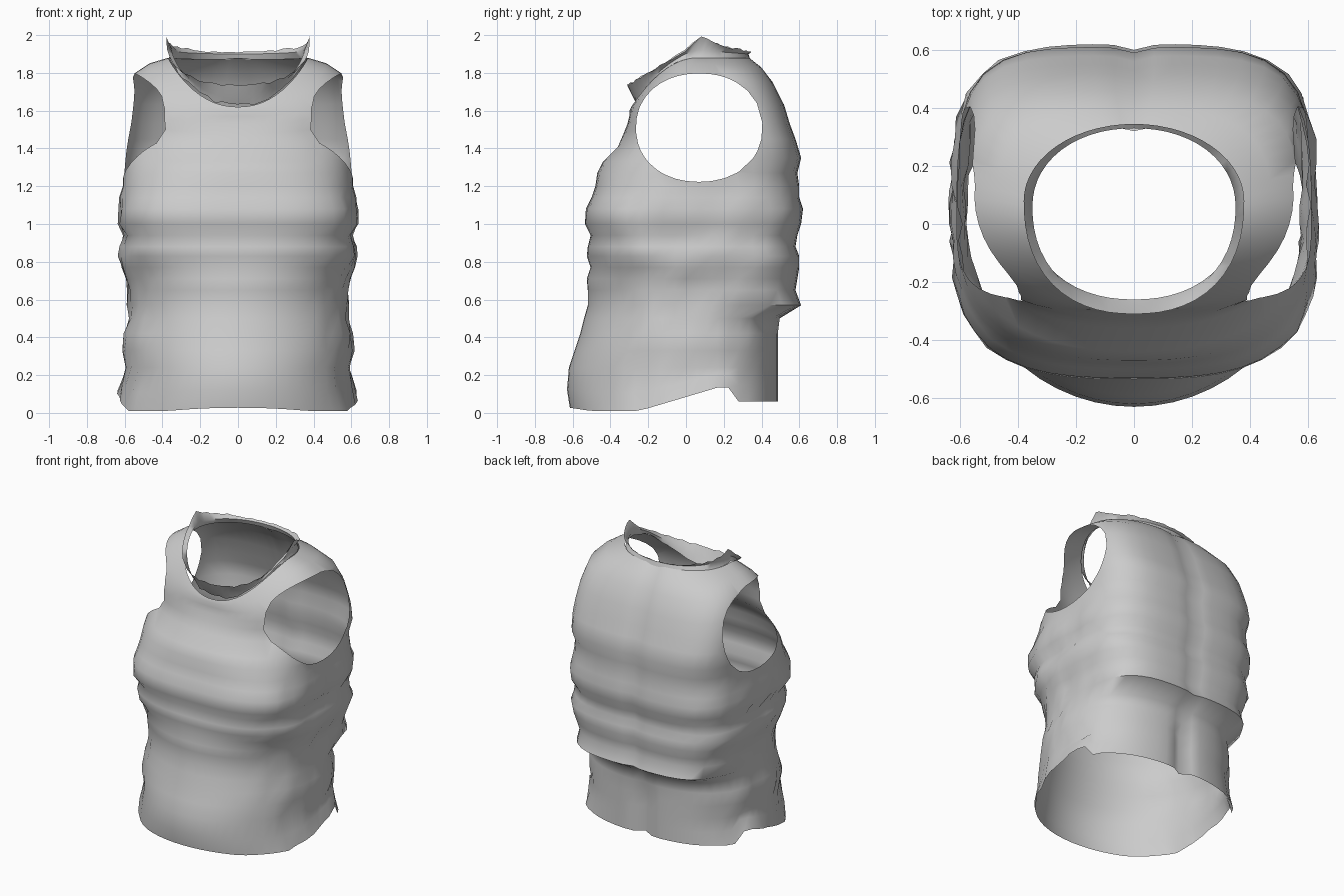
import bpy, bmesh, math, random

random.seed(4)
SEGMENTS = 56

if "Cube" in bpy.data.objects:
    bpy.data.objects.remove(bpy.data.objects["Cube"], do_unlink=True)

cloth = bpy.data.materials.new("grey cloth")
cloth.use_nodes = True
cloth.diffuse_color = (0.6, 0.6, 0.6, 1)
cloth.node_tree.nodes["Principled BSDF"].inputs["Base Color"].default_value = cloth.diffuse_color


def ring_points(front, side, back, front_power, back_power, sag=1):
    """One closed ring through a front (y, z), side (x, y, z) and back (y, z) point."""
    width, side_y, side_z = side
    points = []
    for i in range(SEGMENTS):
        angle = 2 * math.pi * i / SEGMENTS
        c, s = math.cos(angle), math.sin(angle)
        end, power, bend = (back, back_power, 1) if s > 0 else (front, front_power, sag)
        size = (abs(c) ** power + abs(s) ** power) ** (1 / power)
        c, s = c / size, abs(s) / size
        y = side_y + (end[0] - side_y) * s
        points.append([width * c, y, side_z + (end[1] - side_z) * s ** bend])
    return points


def loft(bm, rings):
    rows = [[bm.verts.new(p) for p in ring] for ring in rings]
    for low, high in zip(rows, rows[1:]):
        for i in range(SEGMENTS):
            j = (i + 1) % SEGMENTS
            bm.faces.new((low[i], low[j], high[j], high[i]))


def finish(bm, name):
    bmesh.ops.recalc_face_normals(bm, faces=bm.faces)
    mesh = bpy.data.meshes.new(name)
    bm.to_mesh(mesh)
    bm.free()
    mesh.materials.append(cloth)
    obj = bpy.data.objects.new(name, mesh)
    bpy.context.collection.objects.link(obj)
    bpy.ops.object.select_all(action="DESELECT")
    obj.select_set(True)
    bpy.context.view_layer.objects.active = obj
    bpy.ops.object.shade_smooth_by_angle(angle=math.radians(65))


def hem_height(y):
    """The hem is low in front, climbs along the sides and drops again at the back."""
    if y > .24:
        return .06
    climb = min(1, max(0, (y + .25) / .42))
    return .01 + .125 * climb + max(0, -.5 - y) * .15


# Body folds: height, half width, front depth, back depth
body = [
    (0, .635, -.615, .49), (.1, .61, -.63, .49), (.24, .59, -.62, .49),
    (.33, .61, -.59, .49), (.42, .60, -.56, .49), (.5, .58, -.54, .5),
    (.57, .58, -.52, .61), (.65, .58, -.52, .58), (.71, .59, -.525, .59),
    (.77, .61, -.505, .6), (.83, .63, -.525, .6), (.88, .62, -.52, .58),
    (.94, .6, -.505, .59), (1, .63, -.535, .61), (1.08, .63, -.53, .62),
    (1.14, .62, -.5, .6), (1.2, .61, -.48, .6), (1.27, .61, -.47, .59),
]
# Chest and shoulders: front point, side point, back point, front squareness
shoulders = [
    ((-.44, 1.33), (.61, .02, 1.34), (.61, 1.35), 2.3),
    ((-.36, 1.41), (.61, .06, 1.45), (.58, 1.45), 2.2),
    ((-.33, 1.48), (.605, .08, 1.55), (.55, 1.53), 2.4),
    ((-.31, 1.53), (.595, .08, 1.66), (.52, 1.63), 2.8),
    ((-.3, 1.57), (.56, .09, 1.79), (.46, 1.75), 2.8),
    ((-.3, 1.6), (.47, .08, 1.85), (.4, 1.83), 2.5),
    ((-.29, 1.62), (.37, .06, 1.88), (.34, 1.88), 2.2),
]

# The chest is broad and flat in front, the waist and the back flap are rounder
rings = []
for z, width, front, back in body:
    chest = 2 + 1.1 * math.exp(-((z - 1.05) / .25) ** 2)
    rings.append(ring_points((front, z), (width, 0, z), (back, z), chest, 3.8 if z > .55 else 2.6))
for k, (front, side, back, chest) in enumerate(shoulders):
    blend = (k / (len(shoulders) - 1)) ** 2
    rings.append(ring_points(front, side, back, chest, 4.2 - 2 * blend, 2))

# Uneven hem
for ring, share in zip(rings, (1, .8)):
    for p in ring:
        p[2] += share * hem_height(p[1])

# Spine groove, deeper along the slit at the hem, and slack folds at the sides
for ring in rings:
    for p in ring:
        if p[1] > .3:
            depth = .05 if p[2] < .35 else .02
            p[1] -= depth * math.exp(-(p[0] / .05) ** 2)
        if abs(p[0]) > .45 and p[2] < 1.2:
            p[0] += random.uniform(-.01, .01)

torso = bmesh.new()
loft(torso, rings)


# Armholes cut along a rounded oval seen from the side
def oval(co):
    if abs(co.x) < .3:
        return 1
    return abs((co.y - .07) / .335) ** 2.15 + abs((co.z - 1.51) / .287) ** 2.15 - 1


rim = []
for edge in list(torso.edges):
    a, b = edge.verts
    fa, fb = oval(a.co), oval(b.co)
    if fa * fb < 0:
        low, high = 0, 1
        for step in range(20):
            mid = (low + high) / 2
            if oval(a.co.lerp(b.co, mid)) * fa > 0:
                low = mid
            else:
                high = mid
        spot = a.co.lerp(b.co, low)
        new_vert = bmesh.utils.edge_split(edge, a, .5)[1]
        new_vert.co = spot
        rim.append(new_vert)
bmesh.ops.connect_verts(torso, verts=rim)
rim_set = set(rim)
inside = [f for f in torso.faces
          if any(v not in rim_set and oval(v.co) < 0 for v in f.verts)]
bmesh.ops.delete(torso, geom=inside, context="FACES")
finish(torso, "torso_cloth")

# Upright crumpled collar around the neck
collar_rings = [
    ring_points((-.26, 1.63), (.365, .06, 1.88), (.34, 1.87), 2.2, 2.2, 2),
    ring_points((-.28, 1.67), (.35, .06, 1.92), (.33, 1.9), 2.2, 2.1, 1.5),
    ring_points((-.31, 1.735), (.38, .08, 1.97), (.345, 1.91), 2.3, 2),
]
for p in collar_rings[-1]:
    p[2] += random.uniform(-.006, .006) + .025 * math.exp(-((p[1] - .08) / .05) ** 2)
for p in collar_rings[0][SEGMENTS // 2:]:
    p[2] += random.uniform(-.01, .01)
collar = bmesh.new()
loft(collar, collar_rings)
finish(collar, "collar")
